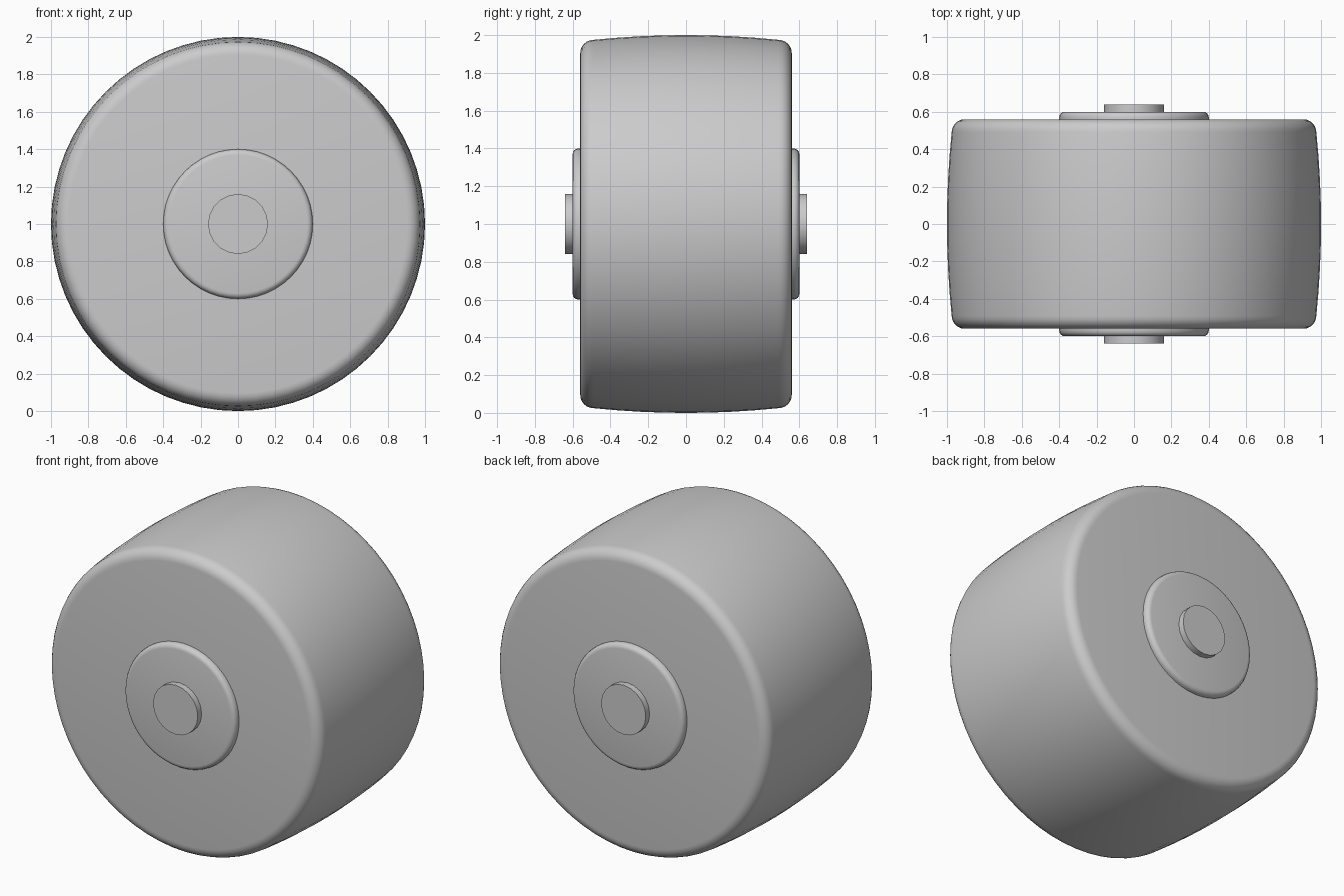
import bpy
import bmesh
import math
from mathutils import Matrix

if "Cube" in bpy.data.objects:
    bpy.data.objects.remove(bpy.data.objects["Cube"])

grey = bpy.data.materials.new("plain_grey")
grey.diffuse_color = (0.6, 0.6, 0.6, 1.0)
grey.use_nodes = True
grey.node_tree.nodes["Principled BSDF"].inputs["Base Color"].default_value = grey.diffuse_color


def corner(r, y, rad, steps):
    """Rounded corner whose outer limits are radius r and half-width y."""
    return [(r - rad + rad * math.cos(a), y - rad + rad * math.sin(a))
            for a in (math.pi / 2 * i / steps for i in range(steps + 1))]


def lathe(name, half, segments):
    """Spin a mirrored (radius, y) half profile around the y axis."""
    profile = half + [(r, -y) for r, y in reversed(half) if y > 1e-6]
    # order runs from the middle outwards, so close it as front to back
    upper = [p for p in half]
    lower = [(r, -y) for r, y in half if y > 1e-6]
    profile = list(reversed(lower)) + upper
    bm = bmesh.new()
    rings = []
    for r, y in profile:
        rings.append([bm.verts.new((r * math.cos(t), y, r * math.sin(t)))
                      for t in (2 * math.pi * i / segments for i in range(segments))])
    for a, b in zip(rings, rings[1:]):
        for i in range(segments):
            j = (i + 1) % segments
            bm.faces.new((a[i], b[i], b[j], a[j]))
    bm.faces.new(rings[0])
    bm.faces.new(rings[-1])
    bmesh.ops.recalc_face_normals(bm, faces=bm.faces)
    mesh = bpy.data.meshes.new(name)
    bm.to_mesh(mesh)
    bm.free()
    mesh.transform(Matrix.Translation((0, 0, 1)))
    mesh.materials.append(grey)
    obj = bpy.data.objects.new(name, mesh)
    bpy.context.collection.objects.link(obj)
    bpy.ops.object.select_all(action='DESELECT')
    obj.select_set(True)
    bpy.context.view_layer.objects.active = obj
    bpy.ops.object.shade_smooth_by_angle(angle=math.radians(35))
    return obj


# Wheel: gently crowned tread with rounded shoulders
crown = [(1.0 - 0.025 * (y / 0.49) ** 2, y) for y in (0, 0.12, 0.24, 0.36)]
lathe("wheel", crown + corner(0.975, 0.56, 0.07, 6), 64)

# Hub: rounded disc showing on both sides
lathe("hub", [(0.4, 0)] + corner(0.4, 0.6, 0.03, 4), 48)

# Axle: plain pin through the hub
lathe("axle", [(0.16, 0), (0.16, 0.64)], 20)
